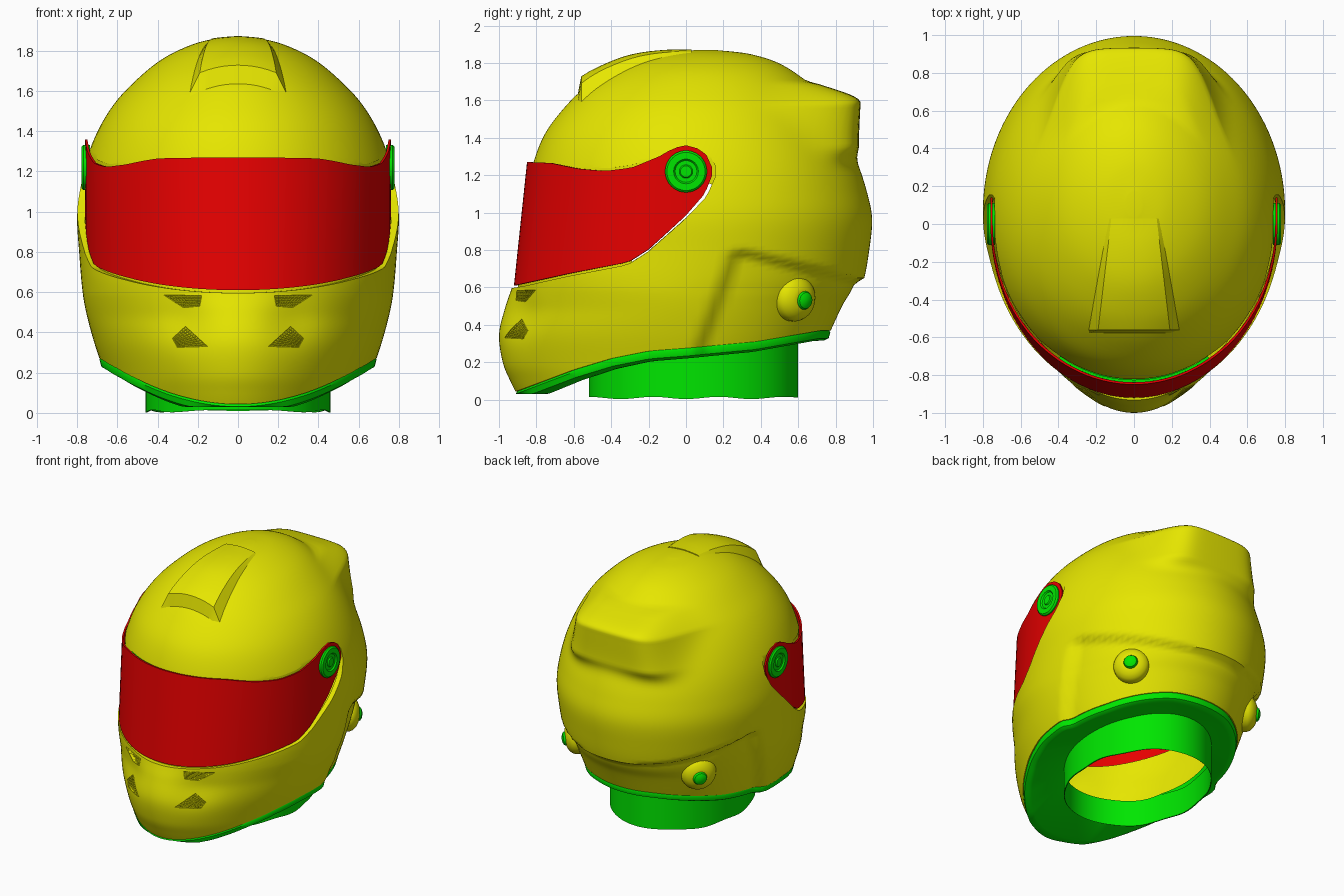
import bpy, bmesh
from math import sin, cos, pi, exp, radians
from mathutils import Vector
from mathutils.bvhtree import BVHTree

cube = bpy.data.objects.get("Cube")
if cube:
    bpy.data.objects.remove(cube, do_unlink=True)


def material(name, colour):
    m = bpy.data.materials.new(name)
    m.use_nodes = True
    m.diffuse_color = (*colour, 1)
    m.node_tree.nodes["Principled BSDF"].inputs["Base Color"].default_value = (*colour, 1)
    return m


yellow = material("yellow", (0.79, 0.79, 0))
red = material("red", (0.79, 0, 0))
green = material("green", (0, 0.79, 0))


def loft(name, rings, mat, closed=True, caps=True):
    """Skin a list of equal-length point rows."""
    bm = bmesh.new()
    rows = [[bm.verts.new(p) for p in r] for r in rings]
    n = len(rows[0])
    for a, b in zip(rows, rows[1:]):
        for i in range(n if closed else n - 1):
            j = (i + 1) % n
            bm.faces.new((a[i], a[j], b[j], b[i]))
    if caps:
        bm.faces.new(rows[0])
        bm.faces.new(rows[-1])
    bmesh.ops.recalc_face_normals(bm, faces=bm.faces)
    mesh = bpy.data.meshes.new(name)
    bm.to_mesh(mesh)
    bm.free()
    mesh.materials.append(mat)
    ob = bpy.data.objects.new(name, mesh)
    bpy.context.collection.objects.link(ob)
    return ob


def activate(ob):
    bpy.ops.object.select_all(action='DESELECT')
    ob.select_set(True)
    bpy.context.view_layer.objects.active = ob


def smooth(ob, angle=35):
    activate(ob)
    bpy.ops.object.shade_smooth_by_angle(angle=radians(angle))


def cut(ob, cutter):
    cutter.hide_render = True
    mod = ob.modifiers.new("cut", 'BOOLEAN')
    mod.operation = 'DIFFERENCE'
    mod.solver = 'EXACT'
    mod.object = cutter
    activate(ob)
    bpy.ops.object.modifier_apply(modifier=mod.name)
    bpy.data.objects.remove(cutter, do_unlink=True)


def linear(knots, v):
    for (a, p), (b, q) in zip(knots, knots[1:]):
        if v <= b:
            return p + (q - p) * max(0, (v - a) / (b - a))
    return knots[-1][1]


def step(a, b, v):
    t = min(1, max(0, (v - a) / (b - a)))
    return t * t * (3 - 2 * t)


# Shell sections: height, half width, front y, back y
SECTIONS = [(0, .60, -.89, .66), (.1, .635, -.94, .70), (.2, .665, -.98, .74),
            (.35, .715, -1, .81), (.5, .755, -.965, .88), (.62, .775, -.925, .945),
            (.8, .79, -.88, .98), (.97, .80, -.865, .995), (1.12, .785, -.845, .965),
            (1.27, .75, -.815, .915), (1.42, .688, -.755, .845), (1.55, .605, -.66, .77),
            (1.66, .50, -.55, .69), (1.75, .39, -.41, .58), (1.81, .28, -.28, .47),
            (1.85, .165, -.12, .33), (1.868, .04, .04, .17)]
LAST = len(SECTIONS) - 1
RIM = [(-.92, .04), (-.6, .16), (-.4, .22), (-.2, .26), (0, .275), (.4, .31), (.77, .37)]
LEDGE = [(.2, .80), (.28, .81), (.6, .735), (.94, .65)]


def section(u):
    i = min(int(u), LAST - 1)
    t = u - i
    a, b, c, d = (Vector(SECTIONS[min(max(k, 0), LAST)]) for k in range(i - 1, i + 3))
    return b + (c - a) * t / 2 + (2 * a - 5 * b + 4 * c - d) * t * t / 2 + (3 * b - a - 3 * c + d) * t ** 3 / 2


def base_point(t, u):
    z, w, yf, yb = section(u)
    cy = max(0, (yf + yb) / 2)
    c = cos(t)
    y = cy - c * ((cy - yf) if c > 0 else (yb - cy))
    pinch = .15 * max(c, 0) ** 2 * (1 - step(.45, .7, z))
    return Vector((w * sin(t) * (1 - pinch), y, z))


def outer_point(t, u):
    p = base_point(t, u)
    x, y, z = p
    # recessed band low at the back
    inset = .045 * step(0, .035, linear(LEDGE, y) - z) * step(0, .09, y - .06 - (z - .35) * .38)
    p -= Vector((x, y, 0)).normalized() * inset
    # rear spoiler with a nearly straight trailing edge
    if y > .2 and z > 1.2:
        lip = min(1, (z - 1.2) / .39) ** 1.5 * (1 - step(1.6, 1.73, z))
        goal = section(u)[3] + .19 * lip - .15 * x * x
        width = .40 - max(0, z - 1.58)
        p.y += max(0, goal - p.y) * step(0, .25, lip) * exp(-(x / width) ** 6)
    # hollows around the chin vents
    if y < -.4:
        p.y += .03 * exp(-((abs(x) - .28) / .13) ** 2 - ((z - .46) / .13) ** 2)
    return p


def rim_u(t):
    lo, hi = 0, 6
    for _ in range(25):
        mid = (lo + hi) / 2
        p = base_point(t, mid)
        lo, hi = (mid, hi) if p.z < linear(RIM, p.y) else (lo, mid)
    return lo


N, ROWS, INNER = 128, 100, 40
ANGLES = [2 * pi * (i + .5) / N for i in range(N)]
STARTS = [rim_u(t) for t in ANGLES]


def inner_point(t, u, s):
    p = outer_point(t, u)
    return Vector((p.x * .955, (p.y - .03) * .955 + .03, p.z - .035 * s))


def ring(fn, s):
    return [fn(t, a + (LAST - a) * s) for t, a in zip(ANGLES, STARTS)]


inside = [ring(lambda t, u: inner_point(t, u, k / INNER), k / INNER) for k in range(INNER, -1, -1)]
outside = [ring(outer_point, k / ROWS) for k in range(ROWS + 1)]
shell = loft("helmet_shell", inside + outside, yellow)

# Visor outline as heights along y
VISOR_TOP = [(-.88, 1.27), (-.75, 1.265), (-.6, 1.235), (-.45, 1.222), (-.3, 1.24), (-.15, 1.3),
             (-.07, 1.345), (0, 1.36), (.07, 1.341), (.11, 1.307), (.14, 1.24)]
VISOR_LOW = [(-.88, .61), (-.6, .675), (-.3, .735), (-.2, .80), (0, .985), (.1, 1.1), (.14, 1.2)]


def band(name, mat, near, far, grow=0, ymax=1, strip=None):
    """Wrapped solid following the visor outline between two offsets."""
    half = [(-.88 * cos(k * pi / 56), sin(k * pi / 56)) for k in range(29)]
    half += [(y, 1) for y in (.03, .06, .09, .11, .125, .134, .14)]
    half = [h for h in half if h[0] < ymax]
    columns = [(y, -x) for y, x in half[:0:-1]] + half

    def place(y, sx, z, off):
        front = .92 - (z - .61) * .106 + off
        return (sx * (.76 + off), y / .88 * front if y < 0 else y * (1 + grow / .14), z)

    rings = []
    for y, sx in columns:
        top = linear(VISOR_TOP, y) + grow
        low = top - strip if strip else linear(VISOR_LOW, y) - grow
        zs = [low + (top - low) * k / 8 for k in range(9)]
        rings.append([place(y, sx, z, far) for z in zs] + [place(y, sx, z, near) for z in zs[::-1]])
    return loft(name, rings, mat)


cut(shell, band("visor_recess", yellow, -.022, .2, grow=.014))
cut(shell, band("eye_opening", yellow, -.25, .25, grow=-.025, ymax=-.1))
smooth(shell, 40)
smooth(band("visor", red, -.012, 0))
smooth(band("visor_seal", green, -.026, -.013, grow=-.008, ymax=-.74, strip=.03))

bm = bmesh.new()
bm.from_mesh(shell.data)
tree = BVHTree.FromBMesh(bm)
bm.free()

# Green rim trim, underside and neck tube in one skin
rim = outside[0]
neck = [Vector((.46 * sin(t), .04 - .56 * cos(t), 0)) for t in ANGLES]


def around(scale, dz):
    return [Vector((p.x * scale, p.y * scale, max(p.z + dz, .03))) for p in rim]


def tube(scale, z=None):
    return [Vector((p.x * scale, p.y, linear(RIM, p.y) - .035 if z is None else z + .012 * sin(9 * p.y) ** 2))
            for p in neck]


trim = loft("neck_trim", [around(.95, .005), around(.99, .001), around(.997, -.012), around(.985, -.042),
                          around(.95, -.055), around(.92, -.055), tube(1), tube(1, .003),
                          tube(.98, .003), tube(.98, .2)], green, caps=False)
smooth(trim, 40)

# Top scoop draped over the crown
rows = []
for k in range(-1, 15):
    f = min(max(k, 0) / 13, 1)
    y = -.58 if k < 0 else -.56 + .59 * f
    lift = -.008 if k in (-1, 14) else .006 + .071 * (1 - f) ** 1.2
    foot, crest = .245 - .1 * f, .19 - .07 * f
    row = []
    for x in [-foot] + [crest * (i / 5 - 1) for i in range(11)] + [foot]:
        z = tree.ray_cast(Vector((x, y, 3)), Vector((0, 0, -1)))[0].z
        row.append((x, y, z + (-.008 if abs(x) == foot else lift)))
    rows.append(row)
smooth(loft("top_scoop", rows, yellow, closed=False, caps=False), 30)

# Chin vent corners, built as draped mesh grilles
VENTS = {"upper_vent": [(.18, .583), (.37, .587), (.27, .523), (.19, .53)],
         "lower_vent": [(.15, .33), (.26, .43), (.325, .37), (.30, .325)]}


def turned(name, mat, origin, axis, profile, sides=40):
    """Lathe a radius/height profile around an axis."""
    turn = Vector((0, 0, 1)).rotation_difference(axis)
    rings = [[origin + turn @ Vector((r * cos(a), r * sin(a), h))
              for a in (2 * pi * i / sides for i in range(sides))] for r, h in profile]
    smooth(loft(name, rings, mat), 30)


for side, label in ((1, "left"), (-1, "right")):
    for name, corners in VENTS.items():
        a, b, c, d = (Vector(p) for p in corners)
        grid = []
        for i in range(11):
            row = []
            for j in range(8):
                q = a.lerp(b, i / 10).lerp(d.lerp(c, i / 10), j / 7)
                hit = tree.ray_cast(Vector((side * q.x, -3, q.y)), Vector((0, 1, 0)))[0]
                row.append(hit + Vector((0, -.002, 0)))
            grid.append(row)
        grille = loft(label + "_" + name, grid, yellow, closed=False, caps=False)
        wire = grille.modifiers.new("mesh", 'WIREFRAME')
        wire.thickness = .005

    # Visor pivot with a stepped hub
    turned(label + "_visor_pivot", green, Vector((side * .735, 0, 1.22)), Vector((side, 0, 0)),
           [(.112, 0), (.112, .034), (.102, .044), (.066, .044), (.058, .034),
            (.036, .034), (.03, .042), (.004, .042)])

    # Rear boss with a green button
    hit = tree.ray_cast(Vector((side * 3, .59, .54)), Vector((-side, 0, 0)))[0]
    axis = Vector((side * .78, .62, -.08)).normalized()
    turned(label + "_boss", yellow, hit, axis,
           [(.125, -.05), (.122, 0), (.112, .022), (.09, .042), (.062, .056), (.045, .06), (.01, .06)])
    turned(label + "_button", green, hit + Vector((0, .012, -.005)), axis,
           [(.05, .03), (.05, .05), (.043, .064), (.028, .072), (.006, .076)])
